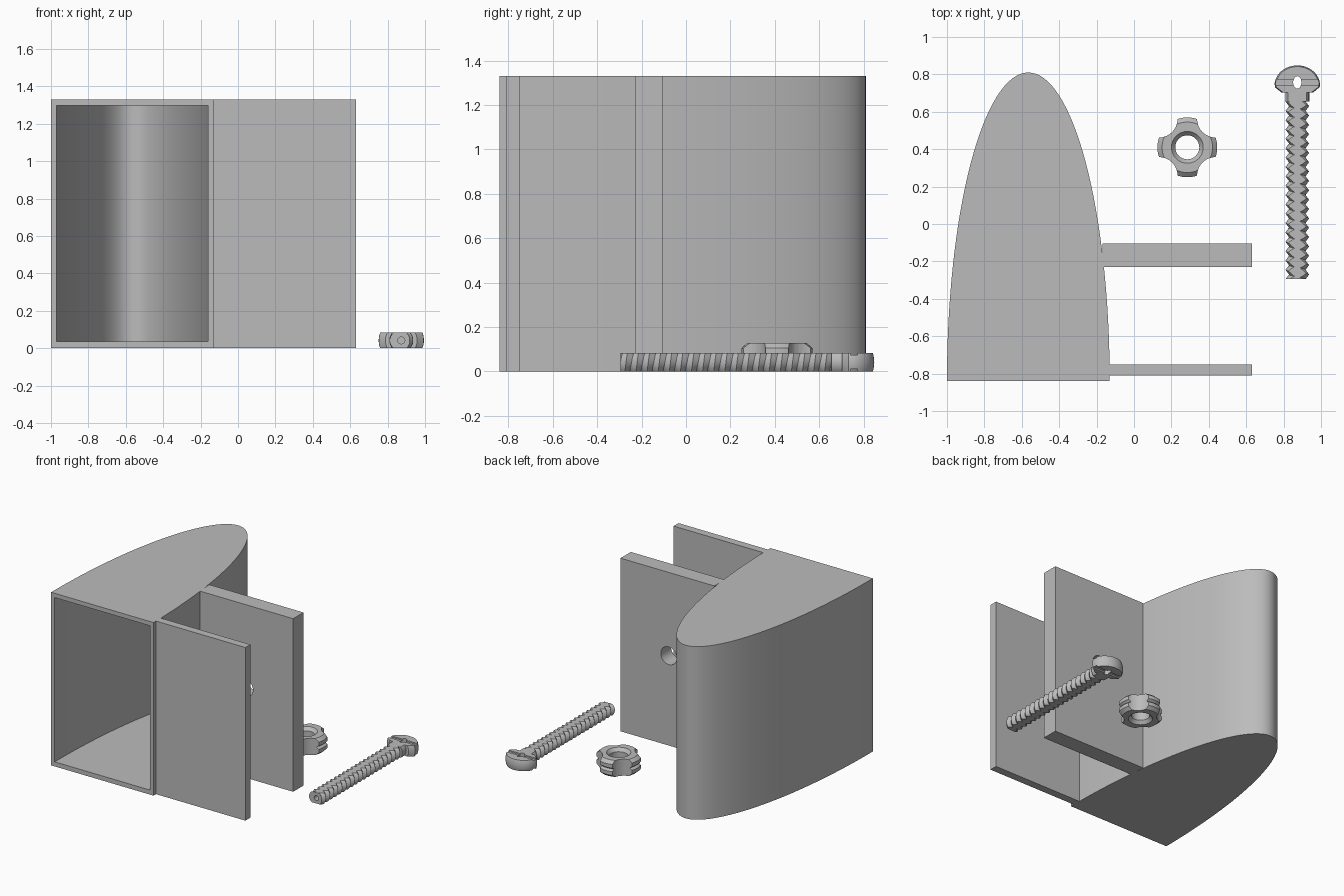
import bpy, bmesh, math
from mathutils import Vector, Matrix

if "Cube" in bpy.data.objects:
    bpy.data.objects.remove(bpy.data.objects["Cube"], do_unlink=True)

grey = bpy.data.materials.new("plain_grey")
grey.use_nodes = True
grey.diffuse_color = (0.5, 0.5, 0.5, 1)
grey.node_tree.nodes["Principled BSDF"].inputs["Base Color"].default_value = (0.5, 0.5, 0.5, 1)


def make(name, bm):
    bmesh.ops.recalc_face_normals(bm, faces=bm.faces)
    mesh = bpy.data.meshes.new(name)
    bm.to_mesh(mesh)
    bm.free()
    mesh.materials.append(grey)
    ob = bpy.data.objects.new(name, mesh)
    bpy.context.collection.objects.link(ob)
    return ob


def activate(ob):
    bpy.ops.object.select_all(action='DESELECT')
    ob.select_set(True)
    bpy.context.view_layer.objects.active = ob


def smooth(ob, angle=25):
    activate(ob)
    bpy.ops.object.shade_smooth_by_angle(angle=math.radians(angle))


def cut(ob, cutter):
    mod = ob.modifiers.new("cut", 'BOOLEAN')
    mod.operation, mod.solver, mod.object = 'DIFFERENCE', 'EXACT', cutter
    activate(ob)
    bpy.ops.object.modifier_apply(modifier=mod.name)
    bpy.data.objects.remove(cutter, do_unlink=True)


def box(name, lo, hi):
    bm = bmesh.new()
    bmesh.ops.create_cube(bm, size=1)
    lo, hi = Vector(lo), Vector(hi)
    for v in bm.verts:
        v.co = (lo + hi) / 2 + v.co * (hi - lo)
    return make(name, bm)


def rod(name, centre, radius, length, axis='Z', sides=32, stretch=1):
    bm = bmesh.new()
    bmesh.ops.create_cone(bm, cap_ends=True, segments=sides, radius1=radius, radius2=radius, depth=length)
    turn = Matrix.Rotation(math.pi / 2, 4, 'X') if axis == 'Y' else Matrix.Diagonal((1, stretch, 1, 1))
    bm.transform(Matrix.Translation(centre) @ turn)
    return make(name, bm)


def half_ellipse(name, a, b, y0, z0, z1, steps=64):
    # Prism over a half ellipse, its flat side facing the front
    bm = bmesh.new()
    pts = [(a * math.cos(math.pi * i / steps), b * math.sin(math.pi * i / steps)) for i in range(steps + 1)]
    if y0 < FRONT:
        pts = [(a, y0 - FRONT)] + pts + [(-a, y0 - FRONT)]
    face = bm.faces.new([bm.verts.new((MID + x, FRONT + y, z0)) for x, y in pts])
    ext = bmesh.ops.extrude_face_region(bm, geom=[face])["geom"]
    bmesh.ops.translate(bm, vec=(0, 0, z1 - z0), verts=[g for g in ext if isinstance(g, bmesh.types.BMVert)])
    return make(name, bm)


def lathe(profile, sides, closed=False):
    # Turns (radius, height) points around z
    bm = bmesh.new()
    cols = [[bm.verts.new((r * math.cos(t), r * math.sin(t), h)) for r, h in profile]
            for t in (math.tau * k / sides for k in range(sides))]
    n = len(profile)
    for k in range(sides):
        a, b = cols[k], cols[(k + 1) % sides]
        for i in range(n if closed else n - 1):
            j = (i + 1) % n
            bm.faces.new((a[i], b[i], b[j], a[j]))
    bmesh.ops.remove_doubles(bm, verts=bm.verts, dist=1e-5)
    return bm


def slice_off(bm, co, no):
    bmesh.ops.bisect_plane(bm, geom=bm.verts[:] + bm.edges[:] + bm.faces[:], dist=1e-6,
                           plane_co=co, plane_no=no, clear_outer=True)


def cap(bm):
    bmesh.ops.holes_fill(bm, edges=[e for e in bm.edges if e.is_boundary], sides=0)


def flatten_sides(bm, half):
    for s in (1, -1):
        slice_off(bm, (0, 0, s * half), (0, 0, s))
        cap(bm)


MID, FRONT, HEIGHT = -0.565, -0.84, 1.33

# Hollow half-elliptic housing, open at the front
housing = half_ellipse("housing", 0.435, 1.65, FRONT, 0, HEIGHT)
cut(housing, half_ellipse("cavity", 0.405, 1.615, FRONT - 0.05, 0.035, 1.297))
smooth(housing)

# Clamp plates, the rear one drilled
box("front_plate", (-0.14, -0.81, 0), (0.63, -0.75, HEIGHT))
rear_plate = box("rear_plate", (-0.168, -0.23, 0), (0.63, -0.105, HEIGHT))
cut(rear_plate, rod("bolt_hole", (0.22, -0.17, 0.69), 0.068, 0.4, 'Y'))
smooth(rear_plate)

# Four-lobed hand nut with a groove around its middle
half = [(0.085, 0), (0.135, 0), (0.16, 0.022), (0.16, 0.05)]
top = 0.127
outline = half + [(0.143, top / 2)] + [(r, top - z) for r, z in reversed(half)]
outline += [(0.064, top - 0.025), (0.064, 0.025)]
bm = lathe(outline, 64, closed=True)
bm.transform(Matrix.Translation((0.285, 0.41, 0)))
nut = make("hand_nut", bm)
for i in range(4):
    t = math.pi / 4 + i * math.pi / 2
    cut(nut, rod("scoop", (0.285 + 0.215 * math.cos(t), 0.41 + 0.215 * math.sin(t), top / 2), 0.1, 0.4))
smooth(nut)

# Screw lying along y, with its upper and lower sides sliced flat
AXIS_X, FLAT = 0.873, 0.0415
START, END = -0.295, 0.67
PITCH, CREST, ROOT, SIDES = 0.05, 0.063, 0.044, 32
bm = bmesh.new()
rows = 2 * int((END - START) / PITCH + 4)
grid = [[bm.verts.new((r * math.cos(t), START + PITCH * (j / 2 - 2 + k / SIDES), r * math.sin(t)))
         for k, t in ((k, math.tau * k / SIDES) for k in range(SIDES))]
        for j, r in ((j, (ROOT, CREST)[j % 2]) for j in range(rows))]
for j in range(rows - 3):
    for k in range(SIDES):
        step, nxt = (0, k + 1) if k < SIDES - 1 else (2, 0)
        bm.faces.new((grid[j][k], grid[j + step][nxt], grid[j + step + 1][nxt], grid[j + 1][k]))
slice_off(bm, (0, START, 0), (0, -1, 0))
slice_off(bm, (0, END, 0), (0, 1, 0))
loose = [v for v in bm.verts if not v.link_faces]
bmesh.ops.delete(bm, geom=loose, context='VERTS')
cap(bm)
flatten_sides(bm, FLAT)
bm.transform(Matrix.Translation((AXIS_X, 0, FLAT)))
shaft = make("screw_thread", bm)
cut(shaft, rod("tip_bore", (AXIS_X, START, FLAT), 0.019, 0.2, 'Y', 12))
smooth(shaft)

# Collar and domed head
profile = [(0, 0.655), (0.064, 0.655), (0.064, 0.703), (0.085, 0.703), (0.12, 0.732)]
dome = [math.pi / 2 * i / 12 for i in range(1, 13)]
profile += [(0.122 * math.cos(t), 0.74 + 0.108 * math.sin(t)) for t in dome]
bm = lathe(profile, 48)
bm.transform(Matrix.Rotation(-math.pi / 2, 4, 'X'))
flatten_sides(bm, FLAT)
bm.transform(Matrix.Translation((AXIS_X, 0, FLAT)))
head = make("screw_head", bm)
for z in (0, 2 * FLAT):
    cut(head, box("slot", (0.7, 0.742, z - 0.01), (1.1, 0.772, z + 0.01)))
cut(head, rod("cross_hole", (AXIS_X, 0.757, FLAT), 0.022, 0.3, stretch=1.5))
smooth(head)
